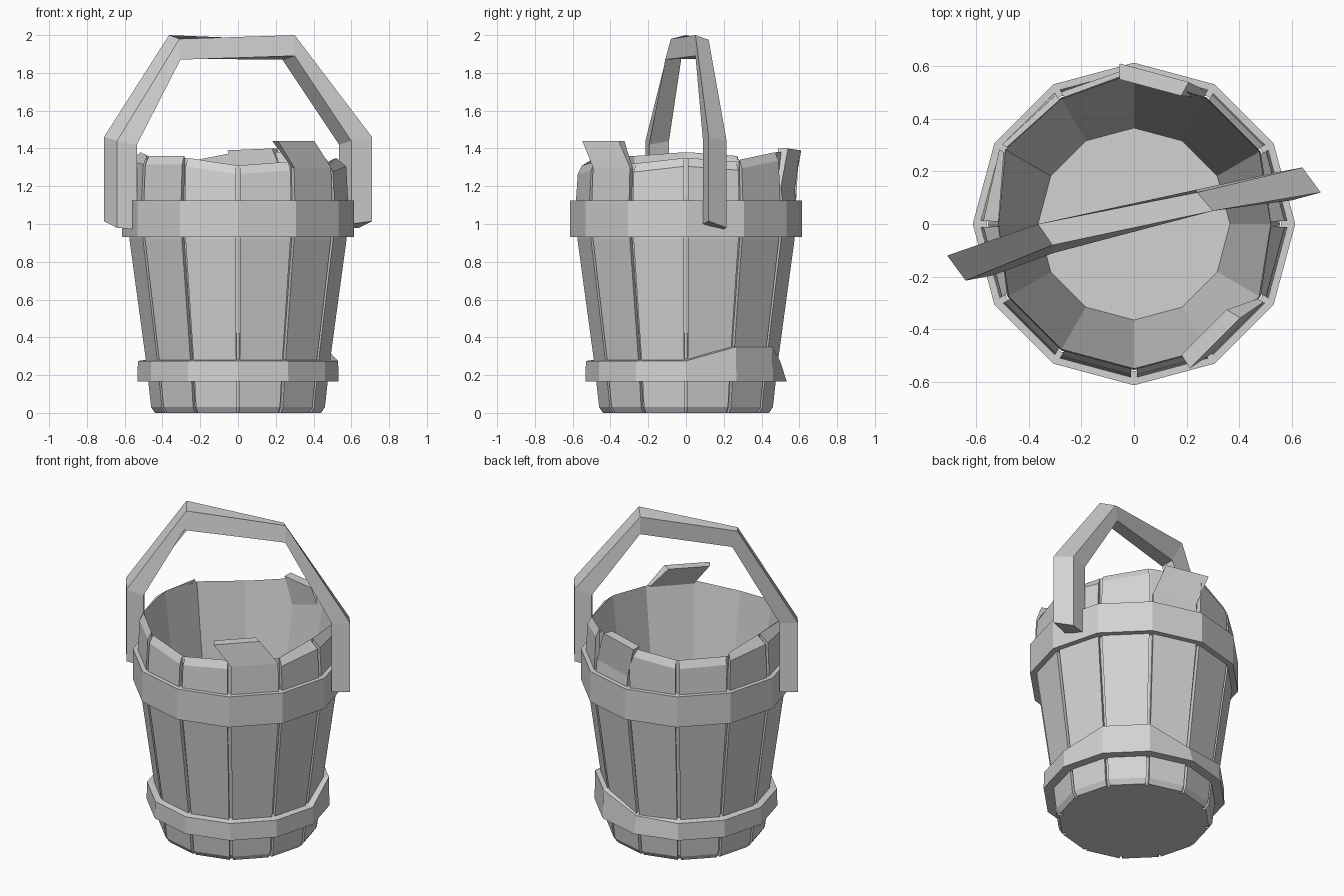
import bpy
import bmesh
from math import cos, sin, radians

cube = bpy.data.objects.get("Cube")
if cube:
    bpy.data.objects.remove(cube, do_unlink=True)

SIDES = 12
STEP = 360 / SIDES

grey = bpy.data.materials.new("plain grey")
grey.use_nodes = True
grey.diffuse_color = (0.65, 0.65, 0.65, 1)
grey.node_tree.nodes["Principled BSDF"].inputs["Base Color"].default_value = grey.diffuse_color


def polar(r, degrees, z):
    return (r * cos(radians(degrees)), r * sin(radians(degrees)), z)


def loft(name, rings, closed=False):
    """Skin a run of equal rings; cap both ends, or join last to first."""
    n, count = len(rings[0]), len(rings)
    bm = bmesh.new()
    rows = [[bm.verts.new(v) for v in ring] for ring in rings]
    for k in range(count if closed else count - 1):
        a, b = rows[k], rows[(k + 1) % count]
        for j in range(n):
            m = (j + 1) % n
            bm.faces.new((a[j], a[m], b[m], b[j]))
    if not closed:
        bm.faces.new(rows[0][::-1])
        bm.faces.new(rows[-1])
    bmesh.ops.recalc_face_normals(bm, faces=bm.faces)
    mesh = bpy.data.meshes.new(name)
    bm.to_mesh(mesh)
    bm.free()
    mesh.materials.append(grey)
    bpy.context.collection.objects.link(bpy.data.objects.new(name, mesh))


def ring(r, z):
    return [polar(r, j * STEP, z) for j in range(SIDES)]


# Uneven top heights of each stave: start edge, end edge
tops = [(1.35, 1.33), (1.34, 1.38), (1.4, 1.39), (1.38, 1.33),
        (1.33, 1.34), (1.36, 1.38), (1.38, 1.36), (1.36, 1.36),
        (1.35, 1.31), (1.31, 1.33), (1.44, 1.44), (1.32, 1.35)]
# Loose stave tips: sideways push, depth of the bend, tip thickness
loose = {2: (-0.065, 0.045, 0.2, 0.06), 10: (-0.08, -0.065, 0.14, 0.06)}
# The mouth is a little narrower beside the handle and wider at the back
mouth = [0.55] * SIDES
mouth[0], mouth[3], mouth[5], mouth[6] = 0.52, 0.575, 0.565, 0.515

# Inner bucket: outer skin, jagged rim, sloped inside and floor
rim = [polar(mouth[j], j * STEP, min(tops[j][0], tops[j - 1][1])) for j in range(SIDES)]
loft("bucket_core", [ring(0.42, 0), ring(0.44, 0.03), ring(0.465, 0.28),
                     ring(0.555, 0.92), ring(0.555, 1.15), rim, ring(0.365, 0.07)])

# Staves around the core, with narrow gaps between them
GAP = 1.1
levels = [(0, 0.44), (0.03, 0.46), (0.28, 0.488), (0.92, 0.575), (1.12, 0.583)]
for i, (z_start, z_end) in enumerate(tops):
    a, b = i * STEP + GAP, (i + 1) * STEP - GAP

    def section(r, za, zb, thick=0.035, dx=0, dy=0):
        pts = [polar(r, a, za), polar(r, b, zb),
               polar(r - thick, b, zb), polar(r - thick, a, za)]
        return [(x + dx, y + dy, z) for x, y, z in pts]

    rings = [section(r, z, z) for z, r in levels]
    if i in loose:
        dx, dy, drop, thick = loose[i]
        rings.append(section(0.575, z_start - drop, z_end - drop, 0.025))
        rings.append(section(0.565, z_start, z_end, thick, dx, dy))
    else:
        # the inner edge meets the rim, the outer edge is bevelled down
        r_start, r_end = mouth[i], mouth[(i + 1) % SIDES]
        rings.append([polar(max(0.573, r_start + 0.02), a, z_start - 0.045),
                      polar(max(0.573, r_end + 0.02), b, z_end - 0.045),
                      polar(r_end, b, z_end), polar(r_start, a, z_start)])
    loft(f"stave_{i + 1}", rings)

# Upper hoop
loft("upper_hoop", [ring(0.56, 0.93), ring(0.613, 0.93),
                    ring(0.613, 1.125), ring(0.56, 1.125)], True)

# Lower hoop, with one stretch bent upward at the back
outer, inner = ring(0.53, 0.275), ring(0.46, 0.285)
for j in (1, 2):
    outer[j] = polar(0.53, j * STEP, 0.35)
    inner[j] = polar(0.46, j * STEP, 0.355)
outer[3] = polar(0.5, 3 * STEP, 0.27)
loft("lower_hoop", [ring(0.46, 0.167), ring(0.533, 0.167), outer, inner], True)

# Handle: sections run outer front, outer back, inner back, inner front
foot = [(-0.64, -0.215), (-0.71, -0.12), (-0.6, -0.09), (-0.535, -0.195)]
foot_z = [0.98, 1.015, 1.0, 0.97]
knee_z = [1.44, 1.46, 1.44, 1.42]
TURN = [1, 0, 3, 2]


def left(heights):
    return [(x, y, z) for (x, y), z in zip(foot, heights)]


def right(heights):
    return [(-foot[k][0], -foot[k][1], heights[k]) for k in TURN]


crown_left = [(-0.31, -0.08, 1.98), (-0.365, 0, 2.0),
              (-0.31, -0.025, 1.875), (-0.305, -0.11, 1.87)]
crown_right = [(0.3, 0.05, 2.0), (0.24, 0.12, 1.975),
               (0.235, 0.13, 1.87), (0.3, 0.05, 1.89)]
loft("handle", [left(foot_z), left(knee_z), crown_left,
                crown_right, right(knee_z), right(foot_z)])
